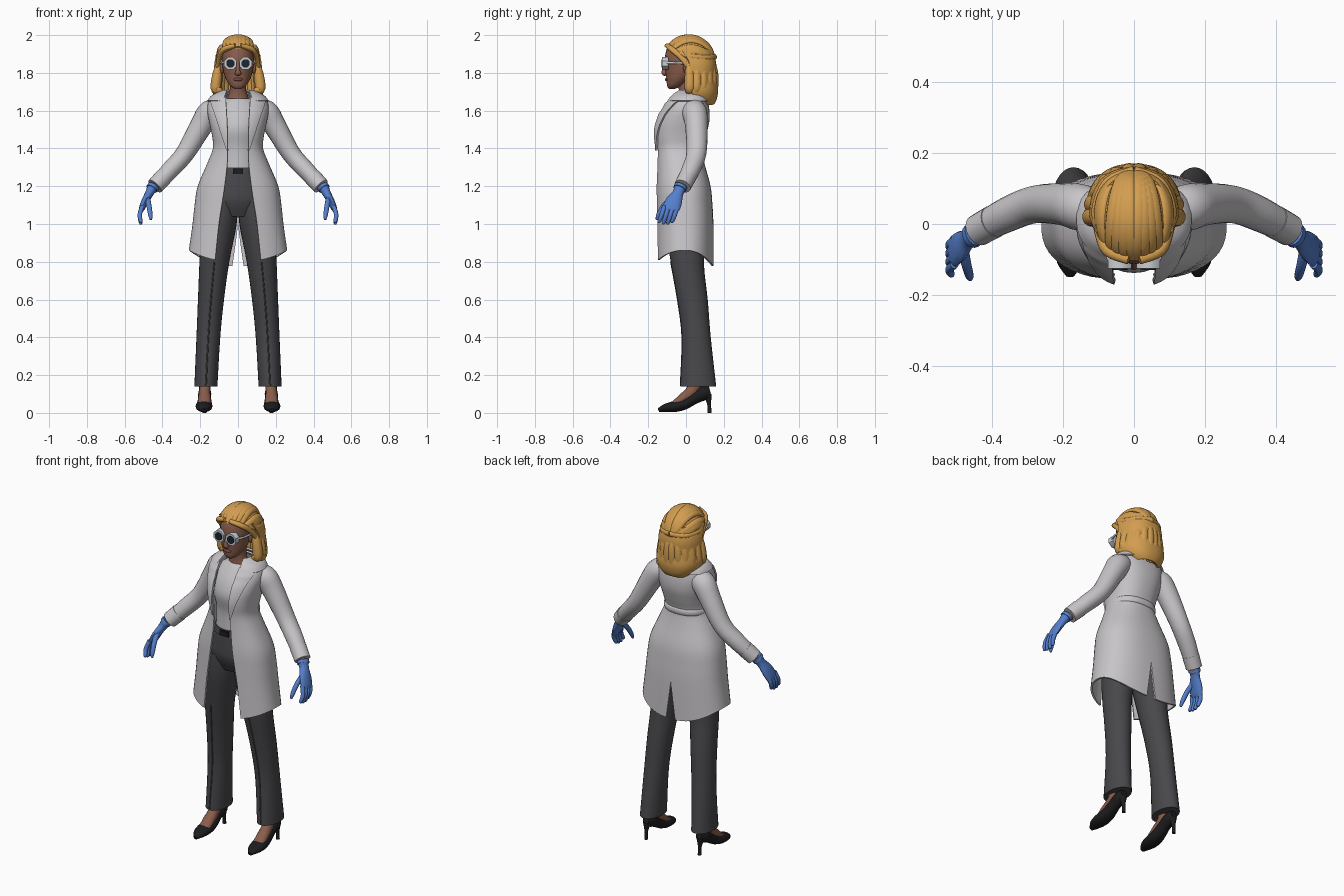
import bpy, bmesh, math
from math import sin, cos, pi, asin
from mathutils import Vector, Matrix

if "Cube" in bpy.data.objects:
    bpy.data.objects.remove(bpy.data.objects["Cube"])


def material(name, *rgb):
    m = bpy.data.materials.new(name)
    m.use_nodes = True
    m.diffuse_color = (*rgb, 1)
    m.node_tree.nodes["Principled BSDF"].inputs["Base Color"].default_value = (*rgb, 1)
    return m


COAT = material("coat grey", .58, .56, .58)
SHIRT = material("shirt grey", .55, .54, .56)
PANTS = material("trouser charcoal", .065, .063, .07)
BLACK = material("shoe black", .012, .012, .014)
SKIN = material("brown skin", .25, .11, .07)
LIPS = material("lip red", .22, .065, .055)
HAIR = material("golden hair", .65, .34, .08)
BLUE = material("glove blue", .09, .21, .6)
WHITE = material("goggle white", .6, .63, .66)
LENS = material("dark lens", .012, .02, .025)


def finish(name, mat, bm, mirror=False, thick=0):
    bmesh.ops.recalc_face_normals(bm, faces=bm.faces)
    me = bpy.data.meshes.new(name)
    bm.to_mesh(me)
    bm.free()
    me.materials.append(mat)
    me.polygons.foreach_set("use_smooth", [True] * len(me.polygons))
    me.set_sharp_from_angle(angle=math.radians(45))
    ob = bpy.data.objects.new(name, me)
    bpy.context.collection.objects.link(ob)
    if mirror:
        ob.modifiers.new("Mirror", "MIRROR").merge_threshold = .001
    if thick:
        solid = ob.modifiers.new("Solidify", "SOLIDIFY")
        solid.thickness, solid.offset = thick, 0
        ob.modifiers.new("Split", "EDGE_SPLIT").split_angle = math.radians(50)
    return ob


def spline(rows, k=4):
    """Smoothly interpolate rows of numbers."""
    out, last = [], len(rows) - 1
    for i in range(last):
        quad = [rows[max(i - 1, 0)], rows[i], rows[i + 1], rows[min(i + 2, last)]]
        for t in (s / k for s in range(k)):
            out.append(tuple(b + .5 * t * (c - a + t * (2*a - 5*b + 4*c - d + t * (3*(b - c) + d - a)))
                             for a, b, c, d in zip(*quad)))
    return out + [rows[-1]]


def skin_rings(name, mat, rings, closed=True, mirror=False, thick=0):
    bm = bmesh.new()
    grid = [[bm.verts.new(p) for p in ring] for ring in rings]
    n = len(grid[0])
    for low, high in zip(grid, grid[1:]):
        for j in range(n if closed else n - 1):
            bm.faces.new((low[j], low[(j + 1) % n], high[(j + 1) % n], high[j]))
    if closed:
        bm.faces.new(grid[0])
        bm.faces.new(grid[-1])
    return finish(name, mat, bm, mirror, thick)


def loft(name, mat, rows, mirror=False, n=28):
    """Level rings: x, y, z, half width, half depth."""
    rings = [[(x + a * sin(2*pi*j/n), y - b * cos(2*pi*j/n), z) for j in range(n)]
             for x, y, z, a, b in spline(rows)]
    return skin_rings(name, mat, rings, mirror=mirror)


def sweep(name, mat, path, ref=(0, 1, 0), mirror=True, n=14, k=4):
    """Rings square to a path: x, y, z, radius along ref, radius across."""
    rows = spline(path, k)
    pts = [Vector(r[:3]) for r in rows]
    rings = []
    for i, r in enumerate(rows):
        t = (pts[min(i + 1, len(pts) - 1)] - pts[max(i - 1, 0)]).normalized()
        u = Vector(ref)
        u = (u - t * u.dot(t)).normalized()
        v = t.cross(u)
        rings.append([pts[i] + u * r[3] * cos(2*pi*j/n) + v * r[4] * sin(2*pi*j/n) for j in range(n)])
    return skin_rings(name, mat, rings, mirror=mirror)


def ball(name, mat, centre, radii, mirror=False, cut=None):
    bm = bmesh.new()
    bmesh.ops.create_uvsphere(bm, u_segments=28, v_segments=18, radius=1)
    bm.transform(Matrix.Translation(centre) @ Matrix.Diagonal((*radii, 1)))
    if cut:
        bmesh.ops.bisect_plane(bm, geom=bm.verts[:] + bm.edges[:] + bm.faces[:],
                               plane_co=cut[0], plane_no=cut[1], clear_inner=True)
    return finish(name, mat, bm, mirror)


P = .85  # roundness of the draped cloth sections


def drape(row, t):
    z, rx, front, back, gap, slit, drop = row
    c = cos(t)
    y = (front + back) / 2 - (back - front) / 2 * math.copysign(abs(c) ** P, c)
    return Vector((rx * abs(sin(t)) ** P, y, z - drop * c * c * (1.4 if c < 0 else 1)))


def angle(x, rx):
    return asin(min(1, max(0, x) / rx) ** (1 / P))


def shell(name, mat, rows, thick, n=22):
    """Half wrap from the front opening to the back, mirrored."""
    rings = []
    for r in spline(rows):
        a, b = angle(r[4], r[1]), pi - angle(r[5], r[1])
        rings.append([drape(r, a + (b - a) * j / n) for j in range(n + 1)])
    return skin_rings(name, mat, rings, False, True, thick)


# Coat body: z, half width, front, back, opening, back slit, hem drop
coat = [(1.69, .075, -.045, .085, .055, 0, 0), (1.665, .14, -.075, .105, .065, 0, 0),
        (1.61, .158, -.115, .118, .065, 0, 0), (1.54, .148, -.15, .118, .06, 0, 0),
        (1.47, .133, -.16, .1, .058, 0, 0), (1.4, .128, -.152, .08, .055, 0, 0),
        (1.32, .158, -.15, .093, .056, 0, 0), (1.2, .208, -.155, .125, .07, 0, 0),
        (1.1, .225, -.155, .135, .085, 0, 0), (1, .236, -.155, .14, .1, 0, 0),
        (.86, .256, -.155, .142, .12, .03, .06)]
shell("coat_body", COAT, coat, .01)
shell("coat_collar", COAT, [(1.705, .078, -.05, .092, .058, 0, 0), (1.678, .135, -.08, .115, .068, 0, 0),
                            (1.65, .158, -.1, .124, .078, 0, 0)], .01)
dense = spline(coat, 8)


def coat_row(z):
    return min(dense, key=lambda r: abs(r[0] - z))


# Lapels laid on the coat front: z, inner x, outer x
rings = []
for z, inner, outer in spline([(1.67, .064, .125), (1.645, .063, .142), (1.6, .06, .128),
                               (1.5, .055, .095), (1.39, .053, .06)]):
    row = coat_row(z)
    ring = []
    for j in range(7):
        p = drape(row, angle(inner + (outer - inner) * j / 6, row[1]))
        ring.append((p.x, p.y - .013, z))
    rings.append(ring)
skin_rings("lapel", COAT, rings, False, True, .01)

# Half belt across the coat back
waist = coat_row(1.4)
strap = []
for j in range(13):
    p = drape(waist, pi * (.6 + .8 * j / 12))
    side = 1 if j <= 6 else -1
    strap.append((p.x * side, p.y + .005, p.z, .019, .008))
sweep("back_belt", COAT, strap, (0, 0, 1), mirror=False, k=2)

# Sleeves and cuffs
sweep("sleeve", COAT, [(.09, .03, 1.605, .055, .045), (.145, .045, 1.592, .066, .066),
                       (.195, .055, 1.52, .06, .06), (.28, .055, 1.375, .053, .05),
                       (.36, .025, 1.285, .049, .047), (.435, -.015, 1.205, .041, .041)], n=20)
sweep("cuff", COAT, [(.395, .007, 1.248, .047, .047), (.44, -.018, 1.2, .045, .045)], n=20)

# Wrists and gloves
sweep("wrist", SKIN, [(.42, -.008, 1.215, .027, .025), (.465, -.04, 1.17, .026, .022)])
sweep("glove_palm", BLUE, [(.452, -.03, 1.195, .034, .03), (.468, -.042, 1.165, .029, .023),
                           (.49, -.062, 1.125, .043, .02), (.508, -.078, 1.085, .045, .016),
                           (.514, -.083, 1.07, .036, .011)])
sweep("glove_rim", BLUE, [(.448, -.027, 1.2, .036, .032), (.457, -.034, 1.186, .036, .032)])
for i, word in enumerate(("little", "ring", "middle", "index")):
    y = -.045 - .023 * i
    tip = .994 + .008 * abs(i - 1.5)
    sweep(word + "_finger", BLUE, [(.506, y, 1.095, .012, .012), (.52, y - .014, 1.05, .012, .012),
                                   (.515, y - .027, tip + .01, .01, .01), (.513, y - .029, tip, .005, .005)])
sweep("thumb", BLUE, [(.482, -.07, 1.14, .016, .016), (.472, -.115, 1.1, .014, .014),
                      (.464, -.145, 1.05, .012, .012), (.461, -.155, 1.022, .006, .006)])

# Shirt
loft("shirt", SHIRT, [(0, -.03, 1.28, .108, .092), (0, -.03, 1.4, .104, .09), (0, -.032, 1.5, .12, .106),
                      (0, -.015, 1.58, .125, .098), (0, 0, 1.64, .1, .07), (0, .005, 1.665, .062, .052)])

# Trousers, belt and buckle
loft("trouser_hips", PANTS, [(0, -.025, 1.3, .112, .095), (0, -.015, 1.2, .148, .112),
                             (0, -.01, 1.12, .16, .115), (0, 0, 1.04, .11, .09)])
loft("trouser_leg", PANTS, [(.085, -.005, 1.13, .083, .112), (.1, 0, 1, .093, .112),
                            (.125, .007, .8, .079, .088), (.143, .035, .6, .069, .08),
                            (.157, .055, .4, .063, .076), (.17, .065, .14, .061, .095)], mirror=True)
sweep("trouser_crease", PANTS, [(.125, -.079, .8, .005, .004), (.143, -.043, .6, .005, .004),
                                (.157, -.019, .4, .005, .004), (.17, -.028, .142, .005, .004)])
loft("belt", PANTS, [(0, -.025, 1.262, .126, .104), (0, -.025, 1.3, .115, .099)])
bm = bmesh.new()
bmesh.ops.create_cube(bm, size=1, matrix=Matrix.Translation((0, -.128, 1.28)) @ Matrix.Diagonal((.055, .014, .03, 1)))
finish("buckle", BLACK, bm)

# Feet and heeled shoes
sweep("foot", SKIN, [(.178, -.07, .04, .034, .018), (.178, -.02, .075, .034, .026),
                     (.176, .035, .12, .03, .035), (.173, .065, .2, .032, .036)], (1, 0, 0))
sweep("shoe", BLACK, [(.18, -.146, .014, .012, .01), (.18, -.11, .026, .036, .022),
                      (.18, -.06, .034, .045, .03), (.178, -.01, .046, .041, .03),
                      (.177, .045, .08, .034, .034), (.176, .095, .105, .034, .038),
                      (.176, .128, .115, .02, .026)], (1, 0, 0))
loft("shoe_heel", BLACK, [(.177, .125, 0, .01, .01), (.177, .122, .05, .01, .011), (.177, .112, .1, .025, .024)], True)

# Neck and head
loft("neck", SKIN, [(0, .005, 1.64, .066, .05), (0, .008, 1.675, .053, .045),
                    (0, .005, 1.72, .042, .044), (0, 0, 1.8, .044, .05)])
loft("head", SKIN, [(0, -.075, 1.716, .018, .016), (0, -.06, 1.732, .042, .04), (0, -.036, 1.77, .066, .068),
                    (0, -.015, 1.82, .08, .094), (0, -.01, 1.88, .085, .102),
                    (0, 0, 1.94, .078, .094), (0, .005, 1.98, .035, .045)])
sweep("nose", SKIN, [(0, -.104, 1.855, .009, .009), (0, -.116, 1.815, .011, .011),
                     (0, -.114, 1.798, .014, .018), (0, -.104, 1.79, .006, .01)], mirror=False)
ball("lips", LIPS, (0, -.101, 1.765), (.024, .011, .009))
ball("ear", SKIN, (.084, .005, 1.825), (.012, .02, .03), True)

# Goggles
for name, mat, radius, depth, y in (("goggle_frame", WHITE, .036, .034, -.109), ("goggle_lens", LENS, .024, .036, -.112)):
    bm = bmesh.new()
    bmesh.ops.create_cone(bm, cap_ends=True, segments=8, radius1=radius, radius2=radius, depth=depth)
    bm.transform(Matrix.Translation((.04, y, 1.85)) @ Matrix.Rotation(pi / 2, 4, "X") @ Matrix.Rotation(pi / 8, 4, "Z"))
    finish(name, mat, bm, True)
sweep("goggle_arm", WHITE, [(.068, -.105, 1.855, .008, .006), (.084, -.06, 1.853, .006, .005),
                            (.09, .01, 1.85, .006, .005)], (0, 0, 1))

# Hair: crown cap with combed strands
centre, radii = Vector((0, .015, 1.87)), Vector((.108, .134, .122))
ball("hair_cap", HAIR, centre, radii, cut=((0, -.11, 1.935), (0, .085, .14)))
for i in range(7):
    a = .08 + .21 * i
    start, end = Vector((sin(a), -cos(a), .62 - .07 * i)), Vector((.12 + .03 * i, 1, .25 - .07 * i))
    path = []
    for t in (j / 6 for j in range(7)):
        d = start.lerp(end, t)
        d.z += .45 * sin(pi * t)
        if i > 3:
            d.x += .5 * sin(pi * t)
        d.normalize()
        path.append((*(centre + d * radii), .007 + .006 * sin(pi * t), .015 + .006 * sin(pi * t)))
    # Orient each strand flat against the scalp
    sweep("combed_strand", HAIR, path, Vector(path[3][:3]) - centre, k=3)

# Hair: long back section, gathered band and hanging locks
shell("back_hair", HAIR, [(1.92, .095, -.17, .125, .095, 0, 0), (1.85, .11, -.11, .145, .11, 0, 0),
                          (1.78, .113, -.1, .145, .113, 0, 0), (1.71, .122, -.1, .155, .122, 0, 0),
                          (1.665, .1, -.05, .148, .1, 0, 0), (1.64, .065, .02, .135, .065, 0, 0)], .03)
sweep("gathered_band", HAIR, [(.095, -.03, 1.9, .014, .01), (.108, .04, 1.885, .014, .012),
                              (.075, .12, 1.88, .015, .012), (0, .152, 1.885, .016, .012)], (0, 0, 1))
sweep("front_lock", HAIR, [(.015, -.1, 1.945, .014, .012), (.075, -.075, 1.925, .016, .014),
                           (.1, -.02, 1.88, .017, .012), (.112, .03, 1.81, .014, .01)])
for i in range(6):
    a = .12 + .29 * i
    x, y = sin(a), cos(a)
    low = 1.635 + .008 * i
    sweep("hanging_lock", HAIR, [(.09 * x, .02 + .115 * y, 1.87, .016, .016),
                                 (.108 * x, .02 + .125 * y, 1.8, .026, .026),
                                 (.118 * x, .02 + .123 * y, 1.72, .028, .028),
                                 (.1 * x, .015 + .125 * y, low + .03, .02, .02),
                                 (.085 * x, .01 + .115 * y, low, .005, .005)])
